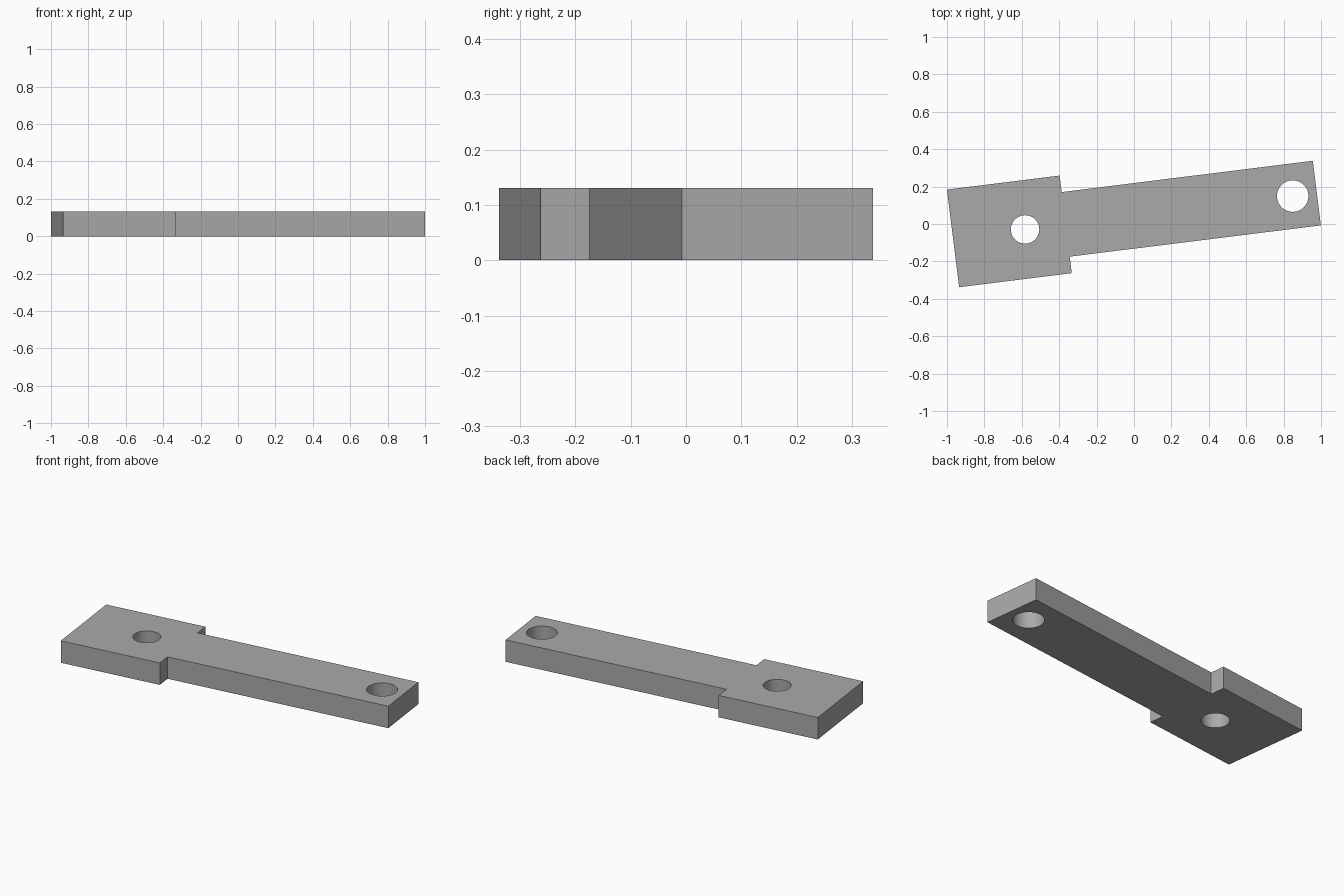
import bpy
import math
from mathutils import Matrix

cube = bpy.data.objects.get("Cube")
if cube:
    bpy.data.objects.remove(cube, do_unlink=True)

THICK = 0.131
LENGTH, HEAD_LENGTH = 1.96, 0.607
HEAD_HALF, ARM_HALF = 0.263, 0.174
# Frame whose x axis runs along the bar from the middle of its wide end
PLACE = Matrix.Translation((-0.9675, -0.077, 0)) @ Matrix.Rotation(math.radians(7.1), 4, "Z")

grey = bpy.data.materials.new("plain grey")
grey.use_nodes = True
colour = (0.4, 0.4, 0.4, 1)
grey.diffuse_color = colour
grey.node_tree.nodes["Principled BSDF"].inputs["Base Color"].default_value = colour

# Stepped outline, mirrored across the bar's axis, then raised to a plate
half = [(0, HEAD_HALF), (HEAD_LENGTH, HEAD_HALF), (HEAD_LENGTH, ARM_HALF), (LENGTH, ARM_HALF)]
outline = [(x, -y) for x, y in half] + half[::-1]
n = len(outline)
verts = [(x, y, z) for z in (0, THICK) for x, y in outline]
faces = [tuple(reversed(range(n))), tuple(range(n, 2 * n))]
faces += [(i, (i + 1) % n, (i + 1) % n + n, i + n) for i in range(n)]
mesh = bpy.data.meshes.new("link_bar")
mesh.from_pydata(verts, [], faces)
mesh.materials.append(grey)
bar = bpy.data.objects.new("link_bar", mesh)
bpy.context.collection.objects.link(bar)
bar.matrix_world = PLACE


# Round through holes
def drill(name, along, radius):
    spot = PLACE @ Matrix.Translation((along, 0, THICK / 2))
    bpy.ops.mesh.primitive_cylinder_add(vertices=64, radius=radius, depth=THICK * 2,
                                        location=spot.translation)
    cutter = bpy.context.object
    cutter.name = name
    cutter.data.materials.append(grey)
    bpy.context.view_layer.update()
    cut = bar.modifiers.new(name, "BOOLEAN")
    cut.operation = "DIFFERENCE"
    cut.solver = "EXACT"
    cut.object = cutter
    bpy.ops.object.select_all(action="DESELECT")
    bar.select_set(True)
    bpy.context.view_layer.objects.active = bar
    bpy.ops.object.modifier_apply(modifier=name)
    bpy.data.objects.remove(cutter, do_unlink=True)


drill("head_hole_cutter", 0.388, 0.076)
drill("arm_hole_cutter", 1.83, 0.084)
bpy.ops.object.shade_smooth_by_angle(angle=math.radians(30))
